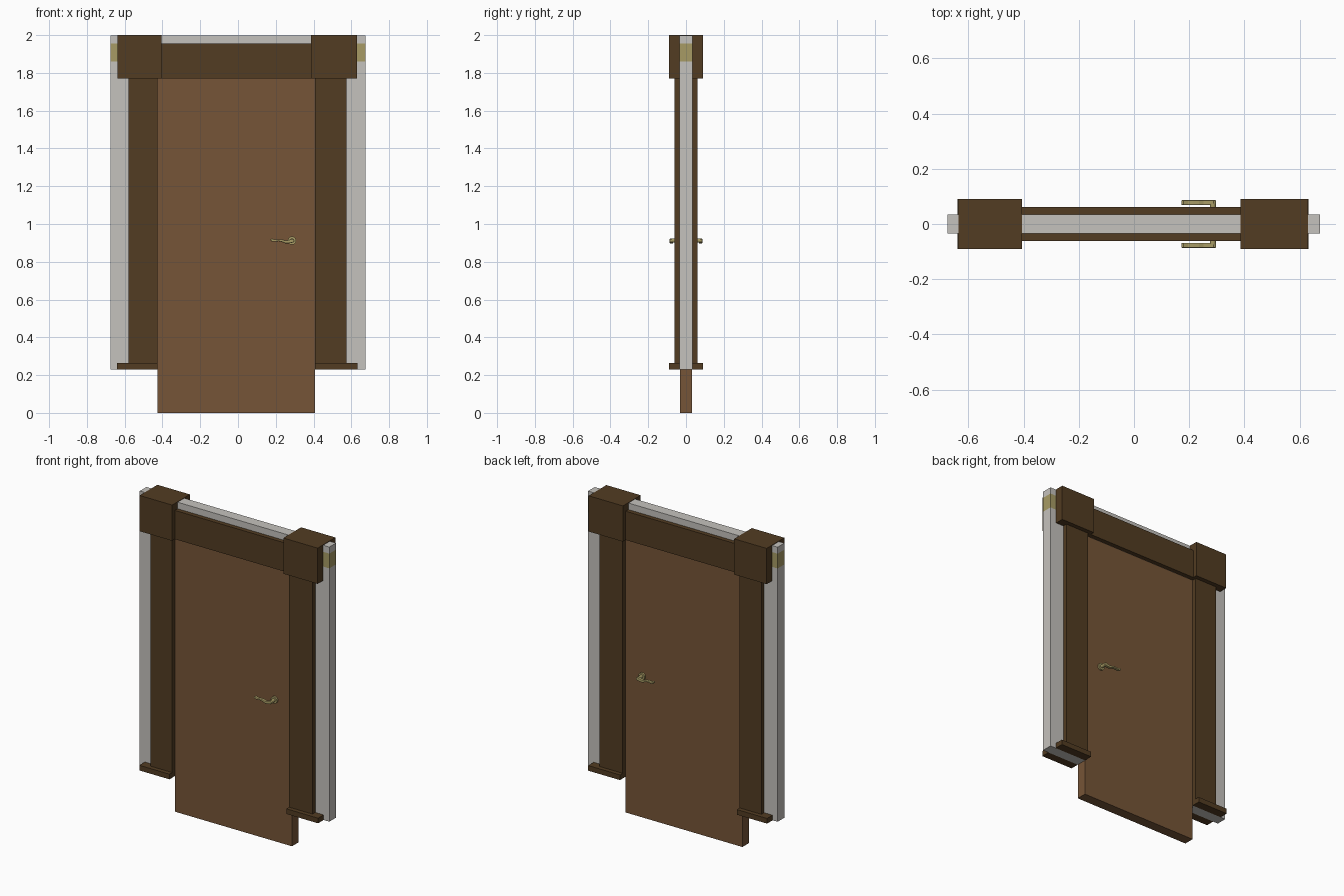
import bpy, bmesh, math
from mathutils import Vector

if "Cube" in bpy.data.objects:
    bpy.data.objects.remove(bpy.data.objects["Cube"])


def material(name, rgb):
    m = bpy.data.materials.new(name)
    m.diffuse_color = (*rgb, 1)
    m.use_nodes = True
    m.node_tree.nodes["Principled BSDF"].inputs["Base Color"].default_value = m.diffuse_color
    return m


TRIM = material("dark_wood", (0.085, 0.045, 0.016))
DOOR = material("door_wood", (0.18, 0.09, 0.038))
WALL = material("pale_wall", (0.56, 0.54, 0.51))
BRASS = material("dull_brass", (0.39, 0.33, 0.13))


def finish(name, bm, *mats):
    bmesh.ops.recalc_face_normals(bm, faces=bm.faces)
    me = bpy.data.meshes.new(name)
    bm.to_mesh(me)
    bm.free()
    for m in mats:
        me.materials.append(m)
    ob = bpy.data.objects.new(name, me)
    bpy.context.collection.objects.link(ob)
    return ob


def box(name, x, y, z, mat):
    bm = bmesh.new()
    bmesh.ops.create_cube(bm, size=1)
    for v in bm.verts:
        v.co = Vector([a[0] if c < 0 else a[1] for a, c in zip((x, y, z), v.co)])
    return finish(name, bm, mat)


def extrude_profile(points, y0, y1):
    """Solid from an x-z outline, running from y0 to y1."""
    bm = bmesh.new()
    face = bm.faces.new([bm.verts.new((x, y0, z)) for x, z in points])
    new = bmesh.ops.extrude_face_region(bm, geom=[face])["geom"]
    verts = [g for g in new if isinstance(g, bmesh.types.BMVert)]
    bmesh.ops.translate(bm, verts=verts, vec=(0, y1 - y0, 0))
    return bm


L, R = -0.425, 0.407      # door opening
HEAD, FOOT = 1.77, 0.23   # underside of the header, bottom of the wall
T = 0.034                 # half the wall thickness

# wall: inverted U around the opening, with a brass band near the top
bm = extrude_profile([(-0.676, FOOT), (L, FOOT), (L, HEAD), (R, HEAD), (R, FOOT),
                      (0.674, FOOT), (0.674, 1.997), (-0.676, 1.997)], -T, T)
for z in (1.86, 1.955):
    bmesh.ops.bisect_plane(bm, geom=bm.verts[:] + bm.edges[:] + bm.faces[:],
                           plane_co=(0, 0, z), plane_no=(0, 0, 1))
for f in bm.faces:
    f.material_index = int(1.86 < f.calc_center_median().z < 1.955)
finish("wall", bm, WALL, BRASS)

# door leaf
box("door", (L, R), (-T + 0.001, T - 0.001), (0, HEAD), DOOR)

# trim on both faces of the wall
for side, s in (("front", -1), ("back", 1)):
    def span(a, b):
        return tuple(sorted((s * a, s * b)))
    box(side + "_lintel", (-0.42, 0.40), span(T, 0.062), (HEAD, 1.955), TRIM)
    for lr, post, foot in (("left", (-0.58, L), (-0.64, L)),
                           ("right", (R, 0.574), (R, 0.633))):
        box(f"{side}_{lr}_post", post, span(T, 0.062), (0.262, HEAD), TRIM)
        box(f"{side}_{lr}_foot", foot, span(T, 0.09), (FOOT, 0.263), TRIM)

# corner blocks straddling the wall
box("left_corner_block", (-0.637, -0.406), (-0.09, 0.09), (HEAD, 2), TRIM)
box("right_corner_block", (0.386, 0.63), (-0.09, 0.09), (HEAD, 2), TRIM)

# lever handles: wavy lever and round rose
centre_line = [(0.172, 0.916, 0.004), (0.18, 0.915, 0.008), (0.195, 0.912, 0.006),
               (0.215, 0.914, 0.005), (0.235, 0.911, 0.007), (0.252, 0.905, 0.008),
               (0.27, 0.907, 0.009), (0.288, 0.911, 0.010), (0.298, 0.911, 0.006)]
outline = [(x, z + w) for x, z, w in centre_line]
outline += [(x, z - w) for x, z, w in reversed(centre_line)]
for side, s in (("front", -1), ("back", 1)):
    lever = finish(side + "_lever", extrude_profile(outline, s * 0.068, s * 0.087), BRASS)
    bev = lever.modifiers.new("rounded", "BEVEL")
    bev.width = 0.004
    bev.segments = 2
    bev.limit_method = "ANGLE"
    bev.angle_limit = math.radians(50)
    for part, r, y0, y1 in (("rose", 0.022, T - 0.004, 0.045), ("spindle", 0.011, 0.04, 0.075)):
        ring = [(0.286 + r * math.cos(i * math.pi / 12), 0.912 + r * math.sin(i * math.pi / 12))
                for i in range(24)]
        ob = finish(f"{side}_{part}", extrude_profile(ring, s * y0, s * y1), BRASS)
        ob.select_set(True)
        bpy.context.view_layer.objects.active = ob
        bpy.ops.object.shade_smooth_by_angle(angle=math.radians(35))
        ob.select_set(False)
